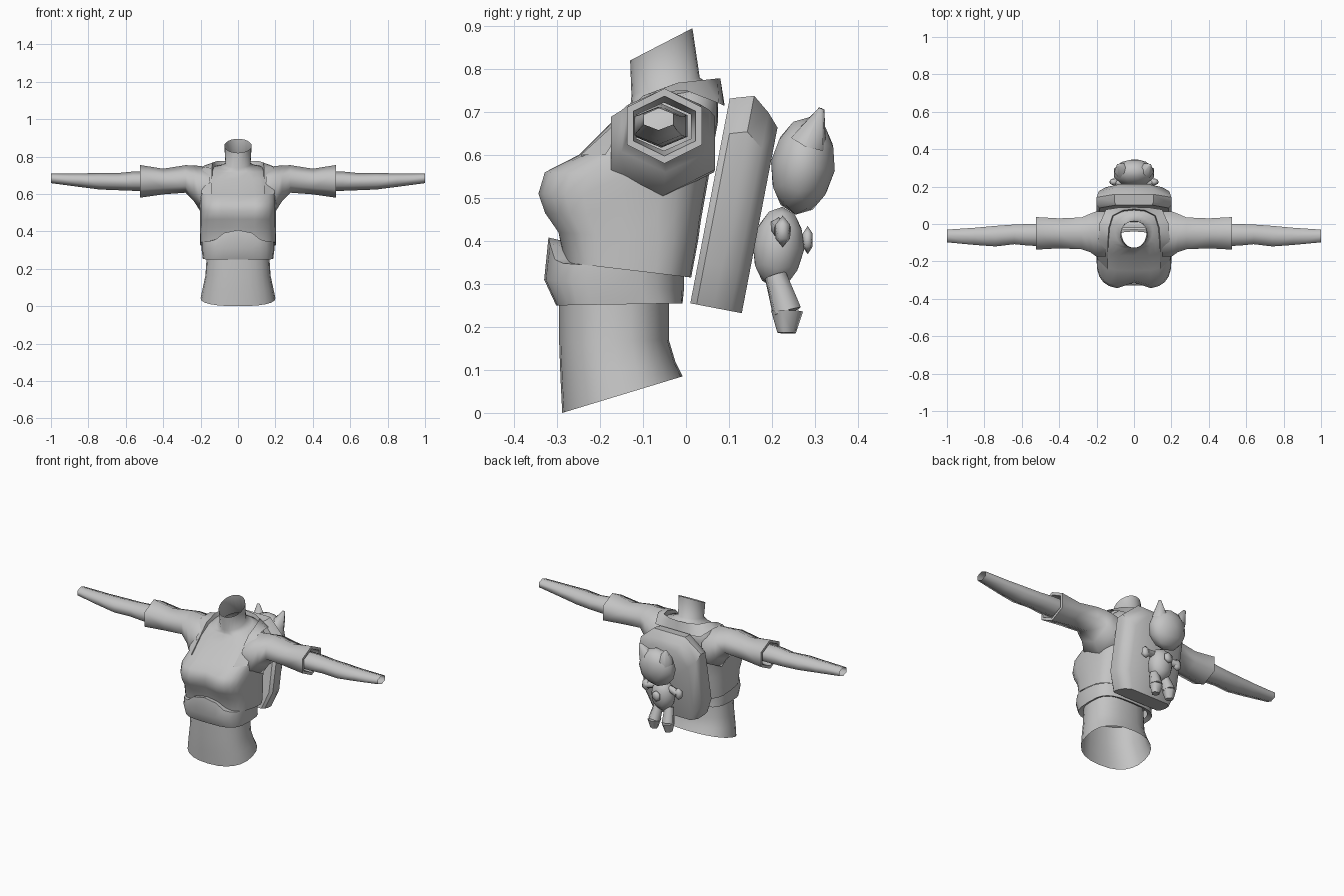
import bpy, bmesh, math
from mathutils import Vector, Matrix

cube = bpy.data.objects.get("Cube")
if cube:
    bpy.data.objects.remove(cube, do_unlink=True)

grey = bpy.data.materials.new("plain_grey")
grey.use_nodes = True
grey.diffuse_color = (0.55, 0.55, 0.55, 1)
grey.node_tree.nodes["Principled BSDF"].inputs["Base Color"].default_value = (0.55, 0.55, 0.55, 1)


def finish(name, bm, angle=70):
    bmesh.ops.recalc_face_normals(bm, faces=bm.faces)
    mesh = bpy.data.meshes.new(name)
    bm.to_mesh(mesh)
    bm.free()
    mesh.materials.append(grey)
    obj = bpy.data.objects.new(name, mesh)
    bpy.context.collection.objects.link(obj)
    bpy.ops.object.select_all(action='DESELECT')
    obj.select_set(True)
    bpy.context.view_layer.objects.active = obj
    bpy.ops.object.shade_smooth_by_angle(angle=math.radians(angle))
    return obj


def loft(name, rings, closed=True, caps=False, angle=70):
    bm = bmesh.new()
    rows = [[bm.verts.new(p) for p in ring] for ring in rings]
    n = len(rows[0])
    for a, b in zip(rows, rows[1:]):
        for i in range(n if closed else n - 1):
            j = (i + 1) % n
            bm.faces.new((a[i], a[j], b[j], b[i]))
    if caps:
        bm.faces.new(rows[0])
        bm.faces.new(rows[-1])
    return finish(name, bm, angle)


def body_ring(zf, zb, yf, yb, hw, power=0.6, cleft=0, rise=0, n=24):
    """Rounded section tilted from front to back; cleft dents and rise lifts its front centre."""
    ring = []
    for i in range(n):
        c, s = math.cos(math.tau * i / n), math.sin(math.tau * i / n)
        x = hw * math.copysign(abs(c) ** power, c)
        y = (yf + yb) / 2 + (yb - yf) / 2 * math.copysign(abs(s) ** power, s)
        z = zf + (zb - zf) * (y - yf) / (yb - yf)
        if s < 0:
            y += cleft * math.exp(-(x / 0.045) ** 2)
            z += rise * math.exp(-(x / 0.1) ** 4)
        ring.append((x, y, z))
    return ring


def hex_ring(side, x, y0, y1, z0, z1):
    ry, rz = (y1 - y0) / 2 / math.cos(math.pi / 6), (z1 - z0) / 2
    return [(side * x, (y0 + y1) / 2 + ry * math.sin(k * math.pi / 3),
             (z0 + z1) / 2 + rz * math.cos(k * math.pi / 3)) for k in range(6)]


def blob(name, centre, size, detail=2, tilt=0):
    bm = bmesh.new()
    m = Matrix.Translation(centre) @ Matrix.Rotation(tilt, 4, 'X') @ Matrix.Diagonal((*size, 1))
    bmesh.ops.create_icosphere(bm, subdivisions=detail, radius=1, matrix=m)
    return finish(name, bm)


def limb(name, start, end, r1, r2, sides=6):
    start, end = Vector(start), Vector(end)
    d = end - start
    bm = bmesh.new()
    m = Matrix.Translation((start + end) / 2) @ d.to_track_quat('Z', 'Y').to_matrix().to_4x4()
    bmesh.ops.create_cone(bm, cap_ends=True, segments=sides, radius1=r1, radius2=r2,
                          depth=d.length, matrix=m)
    return finish(name, bm)


# Bare waist, open at the bottom
loft("waist", [
    body_ring(0.0, 0.085, -0.288, -0.008, 0.2, 0.85),
    body_ring(0.08, 0.12, -0.292, -0.025, 0.188, 0.85),
    body_ring(0.16, 0.17, -0.295, -0.04, 0.174, 0.85),
    body_ring(0.29, 0.29, -0.295, -0.04, 0.166, 0.85)])

# Band under the vest, raised at its front centre
loft("waistband", [
    body_ring(0.265, 0.265, -0.275, -0.03, 0.165),
    body_ring(0.25, 0.255, -0.302, -0.008, 0.188),
    body_ring(0.31, 0.285, -0.33, -0.005, 0.194, 0.7),
    body_ring(0.35, 0.33, -0.32, -0.005, 0.194, 0.7, rise=0.058),
    body_ring(0.35, 0.33, -0.285, -0.02, 0.18, 0.7, rise=0.05)])

# Vest, chest, shoulders and open neck
loft("torso", [
    body_ring(0.37, 0.33, -0.26, -0.01, 0.18),
    body_ring(0.35, 0.315, -0.283, 0.012, 0.204),
    body_ring(0.42, 0.40, -0.30, 0.028, 0.203, cleft=0.01),
    body_ring(0.465, 0.45, -0.332, 0.035, 0.202, cleft=0.025),
    body_ring(0.51, 0.50, -0.348, 0.044, 0.202, cleft=0.035),
    body_ring(0.56, 0.55, -0.333, 0.053, 0.202, cleft=0.03),
    body_ring(0.60, 0.60, -0.25, 0.06, 0.2),
    body_ring(0.68, 0.68, -0.17, 0.075, 0.178),
    body_ring(0.715, 0.755, -0.13, 0.075, 0.15, 0.75),
    body_ring(0.725, 0.765, -0.128, 0.055, 0.1, 0.9),
    body_ring(0.74, 0.78, -0.127, 0.032, 0.067, 1),
    body_ring(0.82, 0.895, -0.13, 0.015, 0.073, 1)])

# Raised vest edge running over the shoulders and behind the neck
edge = [(0.14, -0.245, 0.6), (0.14, -0.168, 0.67), (0.14, -0.1, 0.738), (0.135, -0.02, 0.768),
        (0.115, 0.045, 0.775), (0.06, 0.073, 0.778), (0, 0.08, 0.778)]
outer = [(0.196, -0.188, 0.6), (0.19, -0.135, 0.68), (0.19, -0.08, 0.745), (0.185, 0, 0.75),
         (0.15, 0.077, 0.72), (0.08, 0.088, 0.715), (0, 0.09, 0.715)]
inner = [(x * 0.96, y * 0.92, z - 0.025) for x, y, z in edge]


def mirrored(path):
    return path + [(-x, y, z) for x, y, z in reversed(path[:-1])]


loft("vest_edge", [mirrored(p) for p in (outer, edge, inner)], closed=False, angle=45)

# Sleeves with a rimmed cuff, and bare forearms open at the wrist
sleeve = [(0.15, -0.175, 0.065, 0.5, 0.74), (0.2, -0.175, 0.068, 0.505, 0.75),
          (0.235, -0.15, 0.055, 0.56, 0.752), (0.28, -0.135, 0.035, 0.607, 0.754),
          (0.4, -0.13, 0.03, 0.598, 0.735), (0.525, -0.137, 0.037, 0.58, 0.755),
          (0.525, -0.122, 0.022, 0.598, 0.737), (0.45, -0.115, 0.012, 0.61, 0.722)]
forearm = [(0.44, -0.118, 0.003, 0.617, 0.718), (0.56, -0.116, 0.0, 0.617, 0.72),
           (0.64, -0.108, -0.003, 0.62, 0.712), (0.74, -0.12, -0.01, 0.624, 0.712),
           (0.85, -0.112, -0.02, 0.638, 0.71), (1.0, -0.098, -0.03, 0.658, 0.71)]
for side, label in ((1, "left"), (-1, "right")):
    loft(label + "_sleeve", [hex_ring(side, *r) for r in sleeve])
    loft(label + "_forearm", [hex_ring(side, *r) for r in forearm])


# Leaning backpack with an arched top and bevelled back
def pack_ring(depth, width, top, base, lean=0.19):
    half = [(0.8 * width, base), (width, 0.1), (width, top - 0.085), (0.52 * width, top)]
    outline = half + [(-x, h) for x, h in reversed(half)]
    c, s = math.cos(lean), math.sin(lean)
    return [(x, 0.01 + depth * c + h * s, 0.255 - depth * s + h * c) for x, h in outline]


loft("backpack", [pack_ring(0, 0.185, 0.485, 0), pack_ring(0.015, 0.2, 0.49, 0),
                  pack_ring(0.055, 0.2, 0.502, 0), pack_ring(0.095, 0.188, 0.47, 0),
                  pack_ring(0.122, 0.15, 0.44, 0)], caps=True, angle=40)

# Plush animal hanging on the backpack
blob("plush_head", (0, 0.272, 0.575), (0.112, 0.075, 0.115), tilt=-0.15)
blob("plush_body", (0, 0.215, 0.385), (0.07, 0.06, 0.095), tilt=-0.1)
blob("plush_belly_button", (0, 0.283, 0.402), (0.03, 0.014, 0.033), 1)
for side, label in ((1, "left"), (-1, "right")):
    limb(label + "_plush_ear", (side * 0.062, 0.285, 0.63), (side * 0.085, 0.315, 0.707), 0.046, 0.008)
    limb(label + "_plush_arm", (side * 0.045, 0.215, 0.435), (side * 0.105, 0.225, 0.423), 0.02, 0.022)
    blob(label + "_plush_paw", (side * 0.108, 0.225, 0.422), (0.027, 0.02, 0.037), 1)
    limb(label + "_plush_leg", (side * 0.035, 0.208, 0.32), (side * 0.045, 0.235, 0.235), 0.027, 0.036)
    limb(label + "_plush_foot", (side * 0.045, 0.235, 0.237), (side * 0.048, 0.234, 0.186), 0.038, 0.022)
